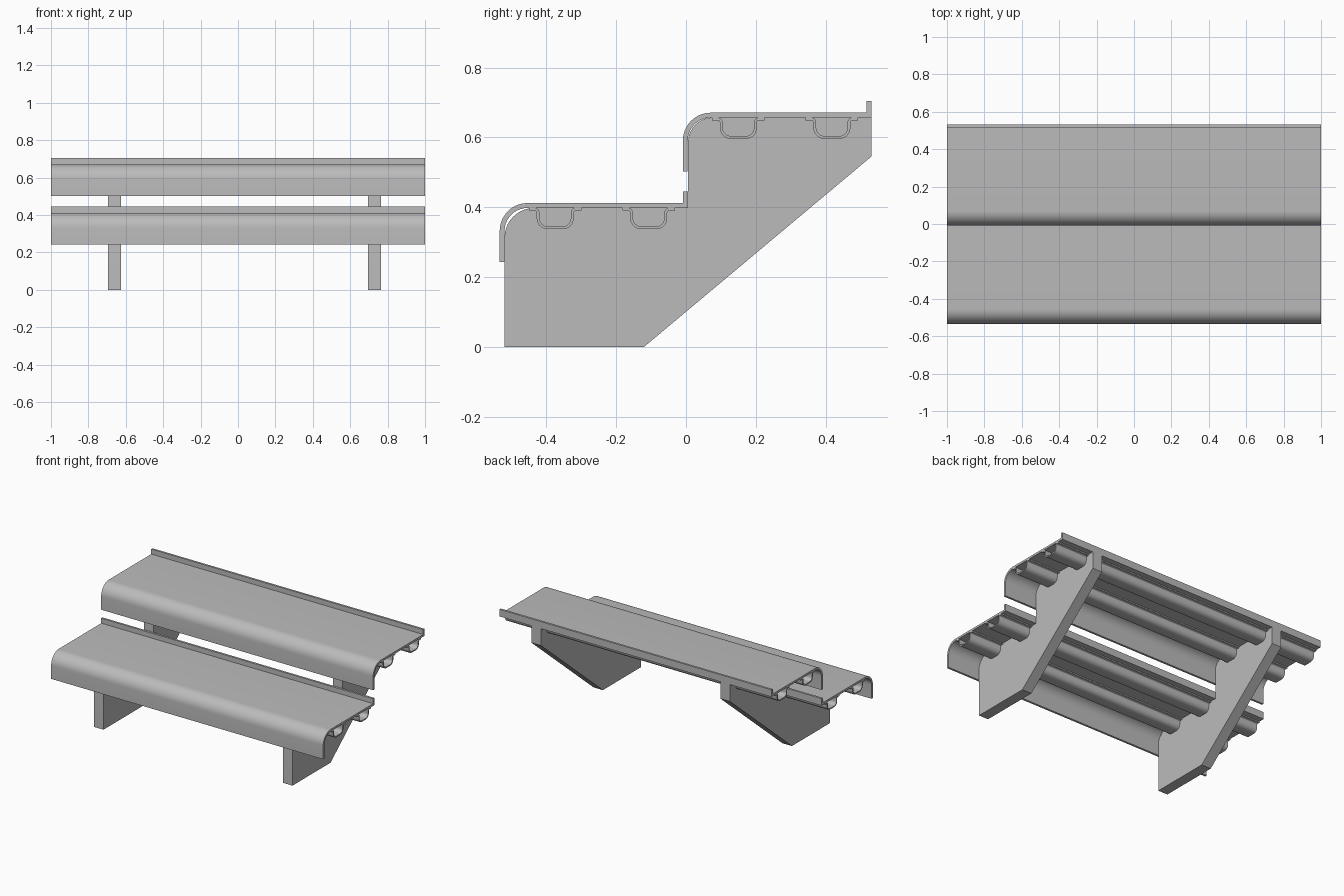
import bpy
import bmesh
from math import radians
from mathutils import Vector

cube = bpy.data.objects.get("Cube")
if cube:
    bpy.data.objects.remove(cube, do_unlink=True)

steel = bpy.data.materials.new("grey_steel")
steel.use_nodes = True
GREY = (0.5, 0.5, 0.5, 1)
steel.diffuse_color = GREY
steel.node_tree.nodes["Principled BSDF"].inputs["Base Color"].default_value = GREY


def fillet(points, segments=10):
    """Round each (y, z, radius) corner of a path; end points stay sharp."""
    out = []
    for i, (y, z, r) in enumerate(points):
        p = Vector((y, z))
        if not r:
            out.append(p)
            continue
        a = (Vector(points[i - 1][:2]) - p).normalized()
        b = (Vector(points[(i + 1) % len(points)][:2]) - p).normalized()
        half = a.angle(b) / 2
        bisector = (a + b).normalized()
        centre = p + bisector * (r / abs(Vector((bisector.x, bisector.y)).cross(a)))
        reach = r * abs(bisector.dot(a)) / abs(bisector.cross(a))
        start, end = p + a * reach - centre, p + b * reach - centre
        sweep = radians(180) - 2 * half
        for k in range(segments + 1):
            t = k / segments
            # Spherical blend from one tangent point to the other
            d = start.slerp(end, t) if sweep > 0.01 else start.lerp(end, t)
            out.append(centre + d.normalized() * r)
    return out


def ribbon(path, thickness):
    """Closed outline of a sheet of even thickness, with mitred corners."""
    left, right = [], []
    for i, p in enumerate(path):
        before = (p - path[i - 1]).normalized() if i else None
        after = (path[i + 1] - p).normalized() if i < len(path) - 1 else None
        before, after = before or after, after or before
        n1 = Vector((-before.y, before.x))
        n2 = Vector((-after.y, after.x))
        m = (n1 + n2).normalized()
        m *= thickness / 2 / m.dot(n1)
        left.append(p + m)
        right.append(p - m)
    return left + right[::-1]


def extrude(name, outline, x0, x1):
    """Extrude a y-z outline along x."""
    bm = bmesh.new()
    face = bm.faces.new([bm.verts.new((x0, p.x, p.y)) for p in outline])
    grown = bmesh.ops.extrude_face_region(bm, geom=[face], use_keep_orig=True)
    verts = [v for v in grown["geom"] if isinstance(v, bmesh.types.BMVert)]
    bmesh.ops.translate(bm, vec=(x1 - x0, 0, 0), verts=verts)
    bmesh.ops.recalc_face_normals(bm, faces=bm.faces)
    mesh = bpy.data.meshes.new(name)
    bm.to_mesh(mesh)
    bm.free()
    mesh.materials.append(steel)
    obj = bpy.data.objects.new(name, mesh)
    bpy.context.collection.objects.link(obj)
    bpy.ops.object.select_all(action='DESELECT')
    obj.select_set(True)
    bpy.context.view_layer.objects.active = obj
    bpy.ops.object.shade_smooth_by_angle(angle=radians(30))
    return obj


# Bent sheet: front apron, rounded nose, flat tread, raised back lip
tread_path = fillet([(-0.527, 0.243, 0), (-0.527, 0.405, 0.073),
                     (-0.001, 0.405, 0), (-0.001, 0.445, 0)])

# Hat-shaped stiffener under the tread, centred on y = 0
half_hat = [(-0.075, 0.394, 0), (-0.049, 0.394, 0.01), (-0.049, 0.341, 0.028)]
hat_path = fillet(half_hat + [(-y, z, r) for y, z, r in half_hat[::-1]], 8)

STEP = Vector((0.525, 0.259))
for level, shift in (("lower", Vector((0, 0))), ("upper", STEP)):
    extrude(level + "_tread", ribbon([p + shift for p in tread_path], 0.014), -1, 1)
    for place, y in (("front", -0.375), ("rear", -0.107)):
        hat = [p + shift + Vector((y, 0)) for p in hat_path]
        extrude(f"{level}_{place}_stiffener", ribbon(hat, 0.008), -1, 1)

# Stepped support plates with a sloping rear edge
support = fillet([(-0.52, 0, 0), (-0.52, 0.398, 0.085), (0.006, 0.398, 0),
                  (0.006, 0.657, 0.07), (0.531, 0.657, 0), (0.531, 0.545, 0),
                  (-0.12, 0, 0)])
for side, x in (("right", -0.695), ("left", 0.695)):
    extrude(side + "_support", support, x, x + 0.07)
